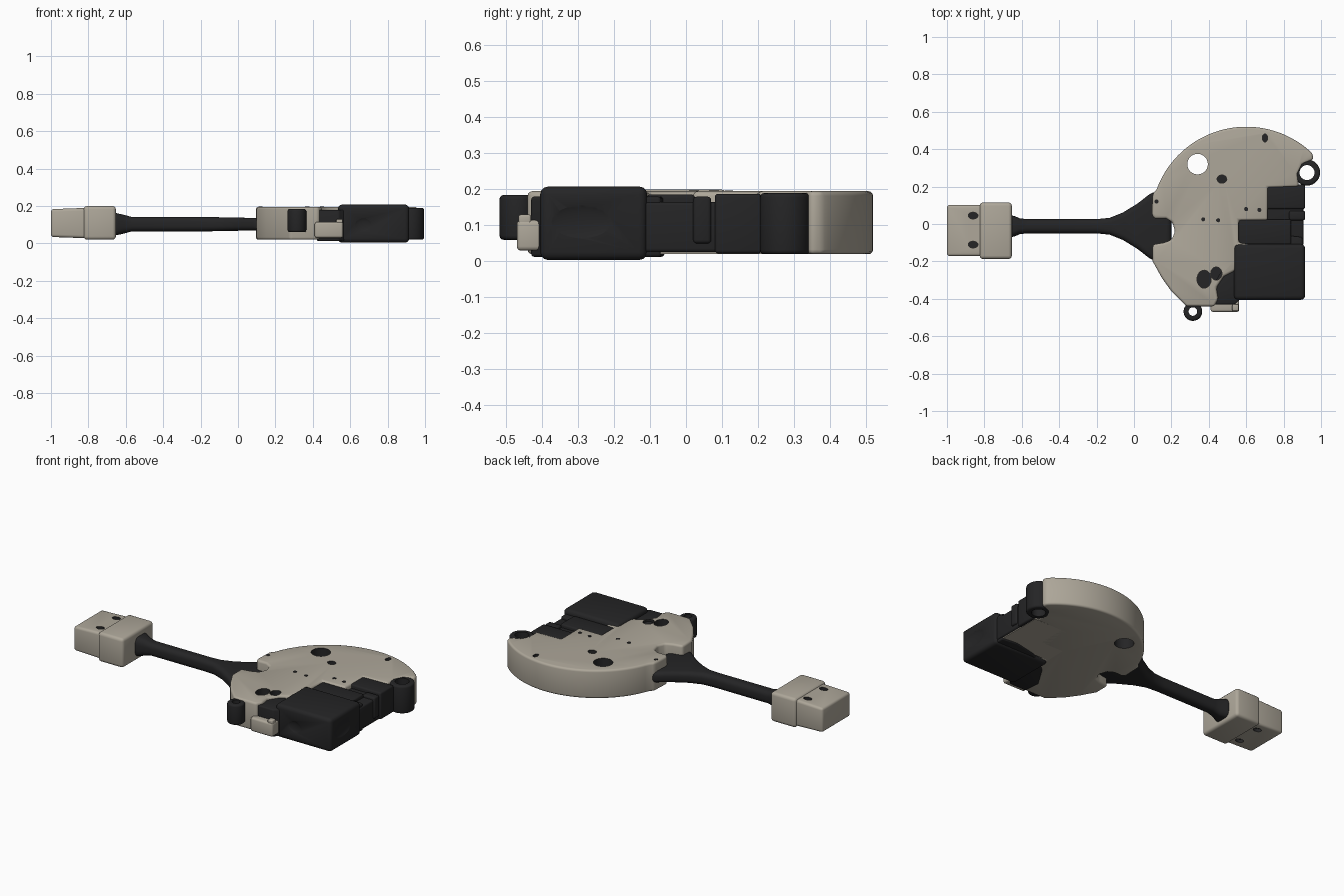
import bpy, bmesh, math
from mathutils import Vector

if "Cube" in bpy.data.objects:
    bpy.data.objects.remove(bpy.data.objects["Cube"], do_unlink=True)


def material(name, rgb):
    m = bpy.data.materials.new(name)
    m.use_nodes = True
    m.diffuse_color = (*rgb, 1)
    bsdf = next(n for n in m.node_tree.nodes if n.type == 'BSDF_PRINCIPLED')
    bsdf.inputs["Base Color"].default_value = (*rgb, 1)
    bsdf.inputs["Roughness"].default_value = 0.7
    return m


BEIGE = material("warm beige plastic", (0.42, 0.385, 0.32))
DARK = material("black rubber", (0.018, 0.018, 0.019))


def activate(ob):
    bpy.ops.object.select_all(action='DESELECT')
    ob.select_set(True)
    bpy.context.view_layer.objects.active = ob


def finish(ob):
    activate(ob)
    bpy.ops.object.shade_smooth_by_angle(angle=math.radians(40))


def make(name, bm, mat, bevel=0, segments=3):
    me = bpy.data.meshes.new(name)
    bmesh.ops.recalc_face_normals(bm, faces=bm.faces)
    bm.to_mesh(me)
    bm.free()
    ob = bpy.data.objects.new(name, me)
    bpy.context.collection.objects.link(ob)
    me.materials.append(mat)
    if bevel:
        mod = ob.modifiers.new("Rounding", 'BEVEL')
        mod.width, mod.segments = bevel, segments
        mod.limit_method, mod.angle_limit = 'ANGLE', math.radians(32)
        activate(ob)
        bpy.ops.object.modifier_apply(modifier=mod.name)
    finish(ob)
    return ob


def prism(name, outline, z0, z1, mat, bevel=0, segments=3):
    bm = bmesh.new()
    base = bm.faces.new([bm.verts.new((x, y, z0)) for x, y in outline])
    up = bmesh.ops.extrude_face_region(bm, geom=[base])
    verts = [g for g in up["geom"] if isinstance(g, bmesh.types.BMVert)]
    bmesh.ops.translate(bm, verts=verts, vec=(0, 0, z1 - z0))
    if base.is_valid and len(bm.faces) == len(outline) + 1:
        bm.faces.new(list(base.verts))
    return make(name, bm, mat, bevel, segments)


def box(name, x0, x1, y0, y1, z0, z1, mat, bevel=0):
    return prism(name, [(x0, y0), (x1, y0), (x1, y1), (x0, y1)], z0, z1, mat, bevel)


def circle(x, y, rx, ry=None, n=28):
    ry = ry or rx
    return [(x + rx * math.cos(math.tau * i / n), y + ry * math.sin(math.tau * i / n))
            for i in range(n)]


def ball(centre, scale):
    bm = bmesh.new()
    bmesh.ops.create_uvsphere(bm, u_segments=32, v_segments=16, radius=1)
    for v in bm.verts:
        v.co = Vector(a * b for a, b in zip(v.co, scale)) + Vector(centre)
    return make("cutter", bm, DARK)


def cut(ob, cutters):
    for c in cutters:
        c.hide_render = True
        mod = ob.modifiers.new("Cut", 'BOOLEAN')
        mod.operation, mod.solver, mod.object = 'DIFFERENCE', 'EXACT', c
        mod.material_mode = 'TRANSFER'
        activate(ob)
        bpy.ops.object.modifier_apply(modifier=mod.name)
        bpy.data.objects.remove(c, do_unlink=True)
    finish(ob)


def hole(x, y, rx, ry=None, z0=-0.1, z1=0.4, mat=DARK):
    return prism("cutter", circle(x, y, rx, ry), z0, z1, mat)


# Round housing with a cable notch on one side and a stepped opening on the other
arc = [(0.6 + 0.51 * math.cos(math.radians(a)), 0.01 + 0.51 * math.sin(math.radians(a)))
       for a in range(46, 161, 3)]
notch = [(0.1, 0.16), (0.095, 0.05), (0.11, 0.028), (0.17, 0.03), (0.205, 0.01), (0.22, -0.04),
         (0.2, -0.085), (0.16, -0.1), (0.1, -0.11)]
lower = [(0.1, -0.2), (0.15, -0.29), (0.2, -0.36), (0.28, -0.44), (0.43, -0.44)]
opening = [(0.45, -0.4), (0.44, -0.34), (0.48, -0.28), (0.54, -0.25), (0.55, -0.2), (0.6, -0.17),
           (0.63, -0.11), (0.56, -0.1), (0.56, 0.02), (0.715, 0.02), (0.715, 0.195),
           (0.88, 0.2), (0.875, 0.27), (0.9, 0.32), (0.96, 0.345)]
housing = prism("round_housing", arc + notch + lower + opening, 0.02, 0.195, BEIGE, 0.013)
cut(housing, [
    hole(0.34, 0.32, 0.055),
    hole(0.925, 0.275, 0.04),
    hole(0.47, 0.24, 0.026, 0.022, z0=0.15),
    hole(0.7, 0.46, 0.014, 0.022, z0=0.16),
    hole(0.375, -0.295, 0.038, 0.048, z0=0.1),
    hole(0.44, -0.265, 0.03, 0.035, z0=0.1),
])
for i, (x, y) in enumerate([(0.12, 0.12), (0.37, 0.025), (0.45, 0.02), (0.6, 0.08), (0.67, 0.075)]):
    prism(f"pin_mark_{i + 1}", circle(x, y, 0.011, n=12), 0.19, 0.197, DARK)

# Beige floor under the opening, and the low front ledge
box("housing_floor", 0.54, 0.895, -0.1, 0.21, 0.02, 0.04, BEIGE)
box("front_ledge", 0.41, 0.562, -0.47, -0.4, 0.03, 0.115, BEIGE, 0.012)
box("front_ledge_tab", 0.525, 0.56, -0.465, -0.43, 0.1, 0.13, BEIGE, 0.006)

# Dark socket: base, recessed deck, back wall and latch
prism("socket_base", [(0.43, -0.43), (0.54, -0.43), (0.58, -0.39), (0.9, -0.39), (0.9, -0.07),
                      (0.8, -0.06), (0.66, -0.09), (0.58, -0.13), (0.5, -0.2), (0.42, -0.33)],
      0.013, 0.18, DARK, 0.008)
box("socket_deck", 0.54, 0.905, -0.12, 0.21, 0.026, 0.165, DARK, 0.01)
back_wall = box("socket_back_wall", 0.7, 0.915, 0.08, 0.21, 0.022, 0.188, DARK, 0.01)
box("latch_rail", 0.56, 0.84, -0.11, 0.025, 0.1, 0.186, DARK, 0.01)
box("latch", 0.83, 0.915, 0.02, 0.07, 0.05, 0.18, DARK, 0.01)

# Large rectangular connector block with shallow finger dimples
block = box("connector_block", 0.535, 0.915, -0.405, -0.108, 0.004, 0.208, DARK, 0.022)
cut(block, [ball((0.925, -0.29, 0.11), (0.018, 0.1, 0.055)),
            ball((0.67, -0.412, 0.1), (0.05, 0.014, 0.04))])

# Screw eyes
for name, x, y, outer, inner, z0, z1 in [
        ("back_screw_eye", 0.925, 0.275, 0.07, 0.04, 0.02, 0.19),
        ("front_screw_eye", 0.315, -0.468, 0.05, 0.023, 0.06, 0.185)]:
    eye = prism(name, circle(x, y, outer), z0, z1, DARK, 0.012)
    cut(eye, [hole(x, y, inner)])

# Cable flaring into the housing
half = [(-0.68, 0.062), (-0.64, 0.055), (-0.61, 0.042), (-0.57, 0.038), (-0.2, 0.038), (-0.13, 0.045),
        (-0.06, 0.073), (0.02, 0.122), (0.1, 0.185), (0.2, 0.185)]
outline = [(x, -0.012 - w) for x, w in half] + [(x, -0.012 + w) for x, w in reversed(half)]
cable = prism("cable", outline, 0.064, 0.142, DARK, 0.028, 4)
for v in cable.data.vertices:
    swell = 1 + 0.5 * min(max((-0.57 - v.co.x) / 0.07, 0), 1)
    slim = 1 - 0.15 * min(max((v.co.x + 0.2) / 0.3, 0), 1)
    v.co.z = 0.103 + (v.co.z - 0.103) * swell * slim

# Cable plug: narrower nose, wider grip
nose = box("plug_nose", -1.0, -0.78, -0.172, 0.102, 0.03, 0.188, BEIGE, 0.015)
for v in nose.data.vertices:
    t = (-0.78 - v.co.x) / 0.22
    v.co.z = 0.109 + (v.co.z - 0.109) * (1.04 - 0.1 * t)
cut(nose, [hole(-0.86, y, 0.026, 0.018, z0=0.16) for y in (0.045, -0.11)])
cut(nose, [hole(-0.86, y, 0.026, 0.018, z1=0.05) for y in (0.045, -0.11)])
box("plug_grip", -0.825, -0.653, -0.187, 0.115, 0.02, 0.2, BEIGE, 0.018)
